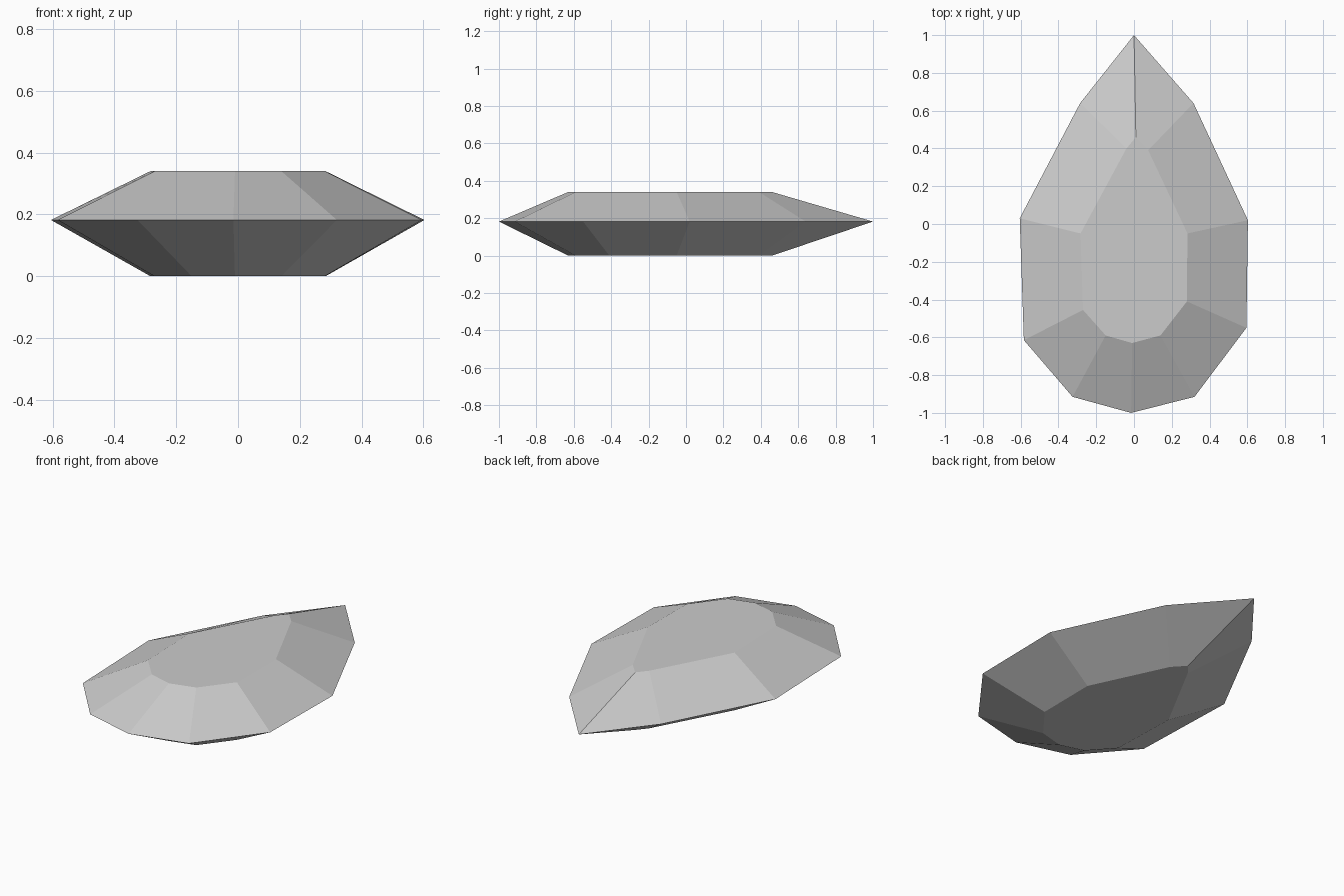
import bpy
import bmesh

cube = bpy.data.objects.get("Cube")
if cube:
    bpy.data.objects.remove(cube, do_unlink=True)

# Pear-cut outlines, counter-clockwise from the front tip
GIRDLE = [(-0.015, -1.0), (0.32, -0.915), (0.595, -0.55), (0.603, 0.02), (0.315, 0.64),
          (0.0, 1.0), (-0.285, 0.64), (-0.605, 0.03), (-0.583, -0.615), (-0.325, -0.915)]
TABLE = [(-0.01, -0.63), (0.14, -0.59), (0.28, -0.41), (0.283, -0.05), (0.075, 0.39),
         (0.01, 0.46), (-0.04, 0.40), (-0.283, -0.05), (-0.27, -0.455), (-0.15, -0.59)]

# One flat grey material
grey = bpy.data.materials.new("stone grey")
grey.use_nodes = True
colour = (0.6, 0.6, 0.6, 1)
grey.diffuse_color = colour
grey.node_tree.nodes["Principled BSDF"].inputs["Base Color"].default_value = colour

# Base, girdle and table rings, bridged by flat facets
bm = bmesh.new()
rings = [[bm.verts.new((x, y, z)) for x, y in outline]
         for outline, z in ((TABLE, 0), (GIRDLE, 0.182), (TABLE, 0.34))]
for low, high in zip(rings, rings[1:]):
    for i in range(len(low)):
        j = (i + 1) % len(low)
        bm.faces.new((low[i], low[j], high[j], high[i]))

# Flat base and table
bm.faces.new(rings[0][::-1])
bm.faces.new(rings[-1])
bmesh.ops.recalc_face_normals(bm, faces=bm.faces)

mesh = bpy.data.meshes.new("faceted_gem")
bm.to_mesh(mesh)
bm.free()
mesh.materials.append(grey)
gem = bpy.data.objects.new("faceted_gem", mesh)
bpy.context.collection.objects.link(gem)
